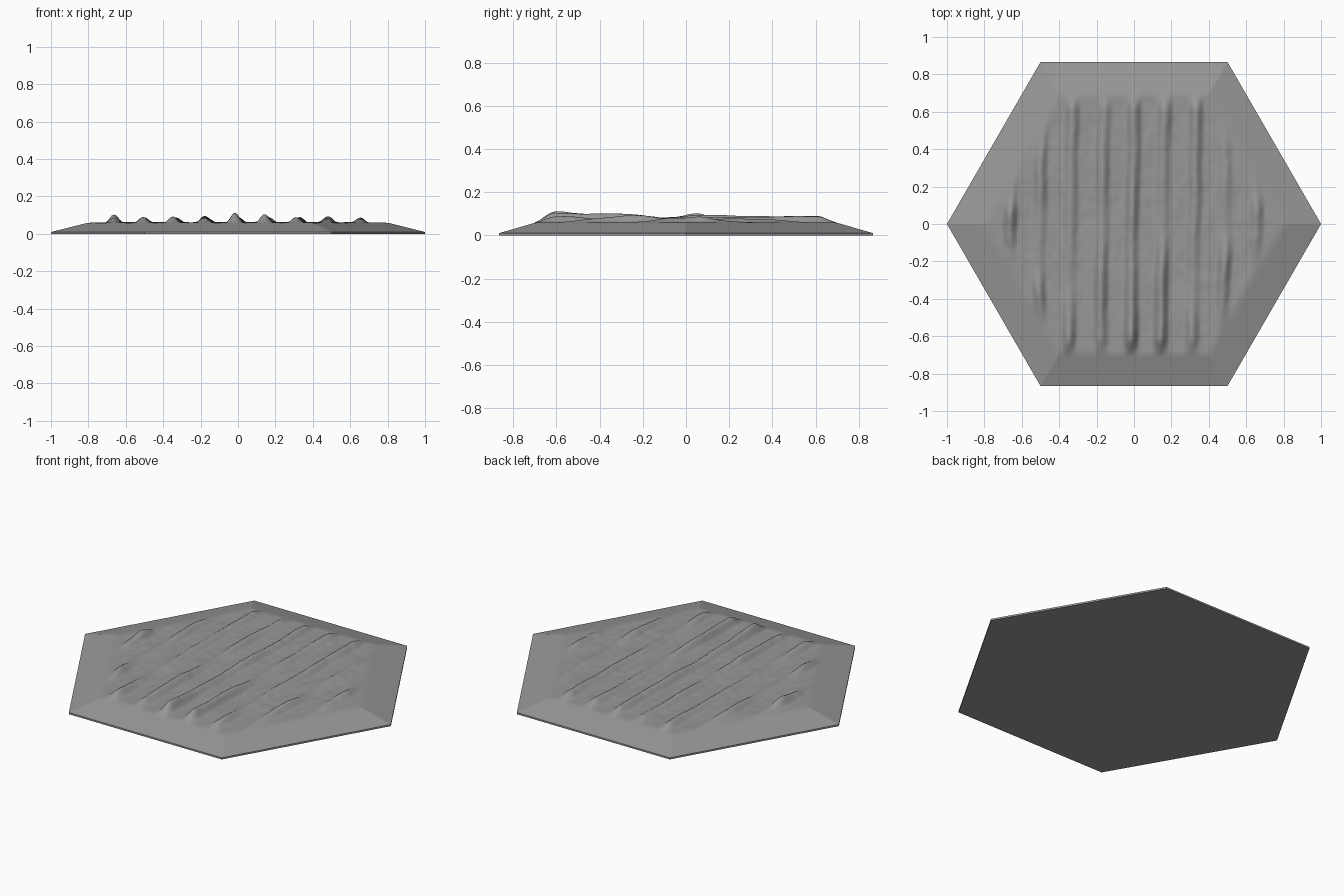
import bpy, bmesh, math
from mathutils import Vector, noise

if "Cube" in bpy.data.objects:
    bpy.data.objects.remove(bpy.data.objects["Cube"])

N = 120            # rings in the hexagonal lattice
EDGE_Z = 0.01      # thin rim height
FIELD_Z = 0.060    # level of the ploughed field
FIELD_R = 0.8      # hex radius where the bevelled border ends

# Ridge centre x, then heights at even steps from its front end to its back end
RIDGES = [
    (-0.665, (0.014, 0.026, 0.042, 0.020)),
    (-0.505, (0.036, 0.014, 0.014, 0.030, 0.022)),
    (-0.340, (0.032, 0.012, 0.018, 0.022, 0.026)),
    (-0.172, (0.024, 0.034, 0.016, 0.026, 0.018)),
    (-0.010, (0.050, 0.032, 0.026, 0.034, 0.028, 0.030)),
    (0.152, (0.044, 0.040, 0.014, 0.020, 0.024)),
    (0.321, (0.028, 0.014, 0.022, 0.026, 0.028)),
    (0.485, (0.018, 0.034, 0.010, 0.016, 0.014)),
    (0.653, (0.010, 0.018, 0.026, 0.014)),
]


def smooth(t):
    t = max(0.0, min(1.0, t))
    return t * t * (3 - 2 * t)


def sample(values, t):
    f = max(0.0, min(0.9999, t)) * (len(values) - 1)
    i = int(f)
    return values[i] + (values[i + 1] - values[i]) * smooth(f - i)


def height(x, y, r):
    # sloped border with a soft shoulder
    slope = (FIELD_Z - EDGE_Z) / (1 - FIELD_R)
    k = 0.025
    t = max(0.0, min(1.0, (r - FIELD_R + k) / (2 * k)))
    drop = slope * k * t * t if t < 1 else slope * (r - FIELD_R)
    base = FIELD_Z - drop
    fade = smooth((0.82 - r) / 0.12)
    if fade == 0:
        return base
    # rounded soil ridges
    h = 0.0
    for cx, amps in RIDGES:
        half = min(0.69, (FIELD_R - abs(cx)) * math.sqrt(3)) - 0.08
        wob = 0.008 * noise.noise(Vector((cx * 20, y * 4, 0)))
        d = abs(x - cx - 0.016 * y - wob)
        if d < 0.09:
            a = sample(amps, (y + half) / (2 * half))
            h = max(h, a * math.exp(-(d / 0.034) ** 2 - (d / 0.042) ** 4))
    # lumpy soil
    n = 0.005 * noise.noise(Vector((x * 9, y * 5, 3)))
    n += 0.002 * noise.noise(Vector((x * 24, y * 18, 7)))
    return base + fade * (h + n)


def build_field():
    bm = bmesh.new()
    grid = {}
    for i in range(-N, N + 1):
        for j in range(-N, N + 1):
            if abs(i + j) <= N:
                x, y = (i + j / 2) / N, j * math.sqrt(0.75) / N
                r = max(abs(i), abs(j), abs(i + j)) / N
                grid[i, j] = bm.verts.new((x, y, height(x, y, r)))
    for (i, j), v in grid.items():
        a, b, c = grid.get((i + 1, j)), grid.get((i, j + 1)), grid.get((i + 1, j - 1))
        if a and b:
            bm.faces.new((v, a, b))
        if a and c:
            bm.faces.new((v, c, a))
    # rim walls and flat underside
    rim = [e for e in bm.edges if e.is_boundary]
    for v in bmesh.ops.extrude_edge_only(bm, edges=rim)["geom"]:
        if isinstance(v, bmesh.types.BMVert):
            v.co.z = 0
    bmesh.ops.contextual_create(bm, geom=[e for e in bm.edges if e.is_boundary])
    bmesh.ops.recalc_face_normals(bm, faces=bm.faces[:])
    mesh = bpy.data.meshes.new("ploughed_field_tile")
    bm.to_mesh(mesh)
    bm.free()
    # dark soil colour
    soil = bpy.data.materials.new("soil")
    soil.diffuse_color = (0.31, 0.31, 0.31, 1)
    soil.use_nodes = True
    soil.node_tree.nodes["Principled BSDF"].inputs["Base Color"].default_value = soil.diffuse_color
    mesh.materials.append(soil)
    ob = bpy.data.objects.new("ploughed_field_tile", mesh)
    bpy.context.collection.objects.link(ob)
    bpy.context.view_layer.objects.active = ob
    ob.select_set(True)
    bpy.ops.object.shade_smooth_by_angle(angle=math.radians(40))


build_field()
